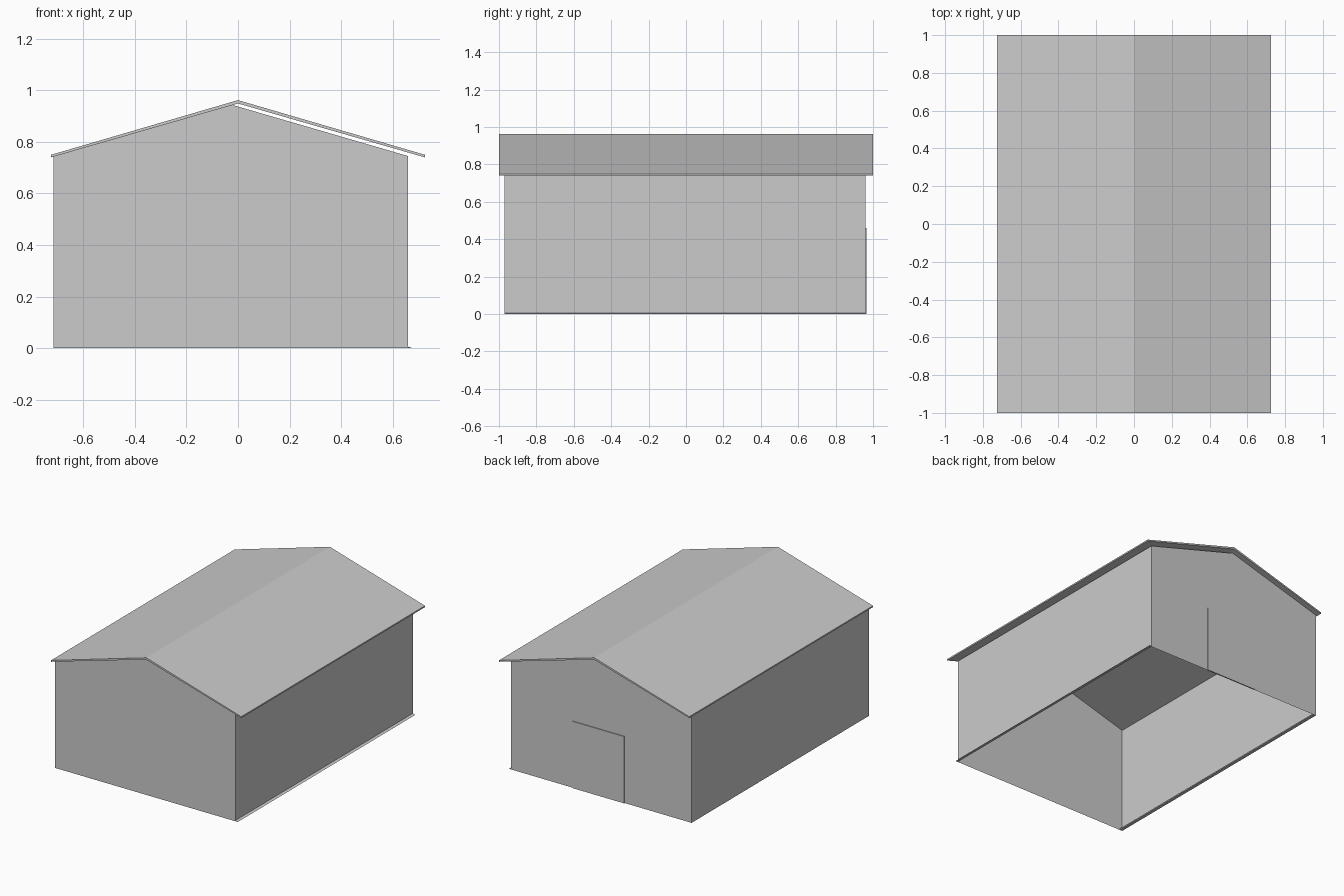
import bpy
import bmesh

if "Cube" in bpy.data.objects:
    bpy.data.objects.remove(bpy.data.objects["Cube"])


def mesh_object(name, verts, faces, fix_normals=True):
    mesh = bpy.data.meshes.new(name)
    mesh.from_pydata(verts, [], faces)
    if fix_normals:
        bm = bmesh.new()
        bm.from_mesh(mesh)
        bmesh.ops.recalc_face_normals(bm, faces=bm.faces)
        bm.to_mesh(mesh)
        bm.free()
    obj = bpy.data.objects.new(name, mesh)
    bpy.context.collection.objects.link(obj)
    return obj


def extrude_y(name, profile, y0, y1):
    """Closed prism of an xz profile."""
    n = len(profile)
    verts = [(x, y, z) for y in (y0, y1) for x, z in profile]
    faces = [tuple(range(n)), tuple(range(n, 2 * n))[::-1]]
    faces += [(i, (i + 1) % n, (i + 1) % n + n, i + n) for i in range(n)]
    return mesh_object(name, verts, faces)


LEFT, RIGHT, FRONT, BACK = -0.715, 0.66, -0.97, 0.96
EAVE, PEAK, MID = 0.745, 0.945, -0.0275

# Walls: thin open shell, two gables and two sides
gable = [(LEFT, 0), (RIGHT, 0), (RIGHT, EAVE), (MID, PEAK), (LEFT, EAVE)]
verts = [(x, y, z) for y in (FRONT, BACK) for x, z in gable]
mesh_object("walls", verts, [(0, 1, 2, 3, 4), (9, 8, 7, 6, 5),
                             (1, 6, 7, 2), (5, 0, 4, 9)], False)

# Roof: thin folded slab overhanging the walls
extrude_y("roof", [(-0.725, 0.74), (0, 0.949), (0.725, 0.74),
                   (0.725, 0.75), (0, 0.962), (-0.725, 0.75)], -1, 1)

# Door: shallow panel on the back gable
extrude_y("back_door", [(-0.205, 0), (0.19, 0), (0.19, 0.46), (-0.205, 0.46)],
          BACK - 0.002, BACK + 0.006)

# Base trim: narrow lips along the bottom of the side walls
extrude_y("left_base_trim", [(LEFT, 0), (-0.693, 0), (-0.693, 0.008), (LEFT, 0.008)],
          FRONT, BACK)
extrude_y("right_base_trim", [(RIGHT, 0), (0.678, 0), (RIGHT, 0.006)], FRONT, BACK)
